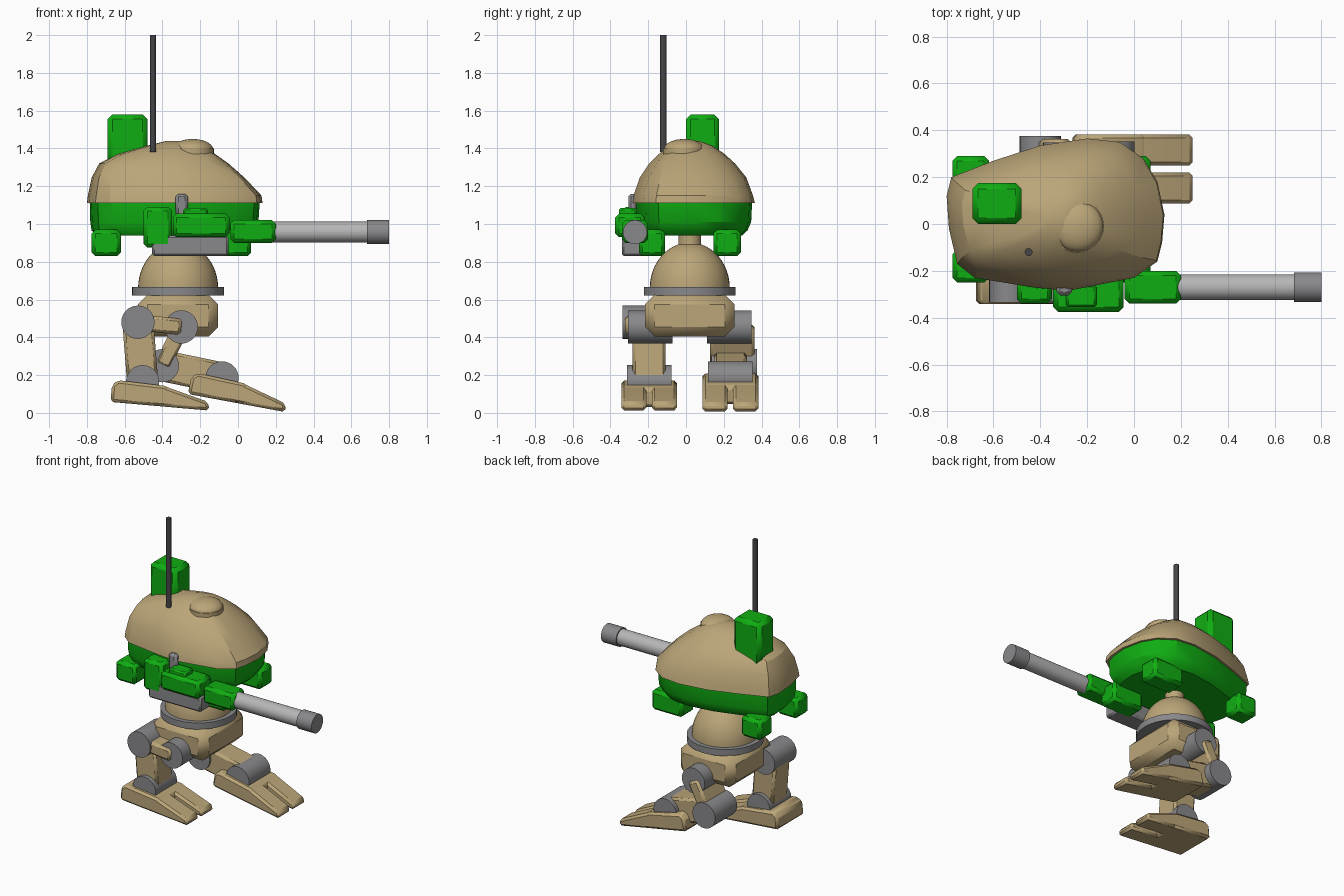
import bpy
import bmesh
from math import radians, sin, cos, atan2, hypot, pi
from mathutils import Matrix, Vector

cube = bpy.data.objects.get("Cube")
if cube:
    bpy.data.objects.remove(cube)


def material(name, rgb):
    m = bpy.data.materials.new(name)
    m.use_nodes = True
    m.diffuse_color = (*rgb, 1)
    m.node_tree.nodes["Principled BSDF"].inputs["Base Color"].default_value = (*rgb, 1)
    return m


TAN = material("tan_paint", (0.50, 0.38, 0.19))
GREEN = material("green_paint", (0.005, 0.42, 0.006))
GREY = material("grey_metal", (0.25, 0.25, 0.26))
LIGHT = material("light_metal", (0.47, 0.47, 0.47))
DARK = material("dark_metal", (0.06, 0.06, 0.065))
parts = []


def finish(name, bm, mat, bevel=0.0):
    bmesh.ops.recalc_face_normals(bm, faces=bm.faces)
    mesh = bpy.data.meshes.new(name)
    bm.to_mesh(mesh)
    bm.free()
    mesh.materials.append(mat)
    ob = bpy.data.objects.new(name, mesh)
    bpy.context.scene.collection.objects.link(ob)
    if bevel:
        mod = ob.modifiers.new("chamfer", 'BEVEL')
        mod.width, mod.segments, mod.limit_method = bevel, 1, 'ANGLE'
    parts.append(ob)
    return ob


def box(name, x, y, z, mat, bevel=0.02):
    """Chamfered box from (min, max) ranges."""
    bm = bmesh.new()
    bmesh.ops.create_cube(bm, size=1)
    for v in bm.verts:
        v.co = [(r[0] + r[1]) / 2 + c * (r[1] - r[0]) for r, c in zip((x, y, z), v.co)]
    return finish(name, bm, mat, bevel)


def cylinder(name, centre, radius, length, axis, mat, sides=32, bevel=0.0):
    bm = bmesh.new()
    bmesh.ops.create_cone(bm, cap_ends=True, segments=sides, radius1=radius,
                          radius2=radius, depth=length)
    turn = Vector((0, 0, 1)).rotation_difference(Vector(axis)).to_matrix().to_4x4()
    bm.transform(Matrix.Translation(centre) @ turn)
    return finish(name, bm, mat, bevel)


def bar(name, a, b, y, width, height, mat):
    """Chamfered limb between two (x, z) joints."""
    bm = bmesh.new()
    bmesh.ops.create_cube(bm, size=1)
    dx, dz = b[0] - a[0], b[1] - a[1]
    bm.transform(Matrix.Translation(((a[0] + b[0]) / 2, y, (a[1] + b[1]) / 2))
                 @ Matrix.Rotation(-atan2(dz, dx), 4, 'Y')
                 @ Matrix.Diagonal((hypot(dx, dz), width, height, 1)))
    return finish(name, bm, mat, 0.015)


def prism(name, profile, y, width, place, mat):
    """Extrude an (x, z) profile along y."""
    bm = bmesh.new()
    face = bm.faces.new([bm.verts.new((px, y - width / 2, pz)) for px, pz in profile])
    ext = bmesh.ops.extrude_face_region(bm, geom=[face])
    for v in ext["geom"]:
        if isinstance(v, bmesh.types.BMVert):
            v.co.y += width
    bm.transform(place)
    return finish(name, bm, mat, 0.015)


def loft(name, rings, mat):
    """Skin a stack of closed rings, closing both ends."""
    bm = bmesh.new()
    loops = [[bm.verts.new(p) for p in ring] for ring in rings]
    for low, high in zip(loops, loops[1:]):
        for i in range(len(low)):
            j = (i + 1) % len(low)
            bm.faces.new((low[i], low[j], high[j], high[i]))
    bm.faces.new(loops[0])
    bm.faces.new(loops[-1])
    return finish(name, bm, mat)


def dome(name, x, y, z, radius, height, mat):
    rings = [[(x + radius * cos(t) * cos(a), y + radius * cos(t) * sin(a), z + height * sin(t))
              for a in (2 * pi * i / 40 for i in range(40))]
             for t in (pi / 2 * k / 12.2 for k in range(13))]
    return loft(name, rings, mat)


# Body outline, fitted into a box at each height
OUTLINE = [(-.80, .12), (-.78, .20), (-.60, .27), (-.40, .335), (-.20, .365), (-.06, .35),
           (.04, .28), (.10, .18), (.13, .04), (.12, -.08), (.10, -.16), (0, -.23),
           (-.28, -.285), (-.42, -.272), (-.68, -.23), (-.755, -.17), (-.79, -.02)]


def body_ring(z, x0, x1, y0, y1):
    return [(x0 + (px + .80) / .93 * (x1 - x0), y0 + (py + .285) / .65 * (y1 - y0), z)
            for px, py in OUTLINE]


loft("body_shell", [body_ring(*r) for r in (
    (1.11, -.80, .13, -.285, .365), (1.15, -.795, .125, -.278, .355),
    (1.245, -.775, .035, -.245, .32), (1.32, -.735, -.05, -.195, .26),
    (1.37, -.64, -.12, -.145, .205), (1.415, -.48, -.19, -.085, .14),
    (1.44, -.38, -.28, -.02, .07))], TAN)
loft("lower_hull", [body_ring(*r) for r in (
    (.94, -.75, .05, -.225, .30), (.965, -.775, .08, -.245, .325),
    (1.01, -.782, .108, -.26, .345), (1.115, -.785, .115, -.265, .35))], GREEN)

# Roof fittings
cylinder("hatch_rim", (-.24, -.01, 1.34), .112, .12, (0, 0, 1), TAN, 40)
dome("hatch_dome", -.24, -.01, 1.395, .108, .055, TAN)
box("roof_box", (-.69, -.48), (0, .175), (1.26, 1.58), GREEN, .025)
cylinder("antenna", (-.45, -.12, 1.69), .017, .62, (0, 0, 1), DARK, 12)

# Pods under the hull
for side, y in (("right", (-.25, -.11)), ("left", (.145, .29))):
    box("rear_pod_" + side, (-.775, -.62), y, (.83, .97), GREEN)
    box("front_pod_" + side, (-.17, .07), y, (.83, .97), GREEN)

# Gun on the right flank
box("gun_rear_block", (-.50, -.35), (-.34, -.20), (.875, 1.09), GREEN)
box("gun_receiver", (-.345, -.045), (-.375, -.22), (.93, 1.055), GREEN)
box("gun_cover", (-.29, -.16), (-.355, -.26), (1.04, 1.085), GREEN, .01)
box("gun_shroud", (-.04, .20), (-.34, -.20), (.90, 1.02), GREEN)
box("gun_cradle", (-.455, -.05), (-.34, -.20), (.83, .94), GREY, .012)
box("gun_sight", (-.33, -.265), (-.305, -.26), (1.04, 1.16), GREY, .015)
cylinder("gun_barrel", (.43, -.27, .957), .055, .54, (1, 0, 0), LIGHT)
cylinder("gun_muzzle", (.742, -.27, .957), .064, .116, (1, 0, 0), GREY)

# Turret base and pelvis
MID = .02
cylinder("neck", (-.317, MID, .91), .06, .09, (0, 0, 1), TAN)
dome("turret_dome", -.317, MID, .66, .212, .242, TAN)
cylinder("turret_ring", (-.317, MID, .643), .243, .045, (0, 0, 1), GREY, 48)
box("pelvis", (-.53, -.105), (-.217, .257), (.405, .625), TAN, .05)


def leg(side, sign, knee, ankle, heel, pitch):
    """Reverse-jointed leg with a two-toed foot."""
    hip = (-.30, .455)
    y = MID + sign * .215
    joints = (("hip", hip, .235, .21), ("knee", knee, .24, .235), ("ankle", ankle, .235, .215))
    for label, (x, z), width, off in joints:
        cylinder(f"{label}_joint_{side}", (x, MID + sign * off, z), .088, width, (0, 1, 0), GREY)
    bar("thigh_" + side, hip, knee, y + sign * .01, .235, .085, TAN)
    bar("shin_" + side, knee, ankle, y, .175, .165, TAN)
    place = Matrix.Translation((heel[0], 0, heel[1])) @ Matrix.Rotation(radians(pitch), 4, 'Y')
    prism("foot_" + side, [(0, 0), (0, .09), (.03, .118), (.28, .11), (.31, .095), (.31, 0)],
          y, .295, place, TAN)
    for label, shift in (("inner", -.081), ("outer", .081)):
        prism(f"{label}_toe_{side}", [(.24, 0), (.24, .11), (.30, .102), (.515, .045), (.525, 0)],
              y + sign * shift, .133, place, TAN)


leg("right", -1, (-.53, .48), (-.505, .165), (-.675, .058), 5)
leg("left", 1, (-.40, .25), (-.085, .185), (-.265, .10), 10.5)

# Smooth curved faces, keep hard edges
bpy.ops.object.select_all(action='DESELECT')
for ob in parts:
    ob.select_set(True)
bpy.context.view_layer.objects.active = parts[0]
bpy.ops.object.shade_smooth_by_angle(angle=radians(28))
